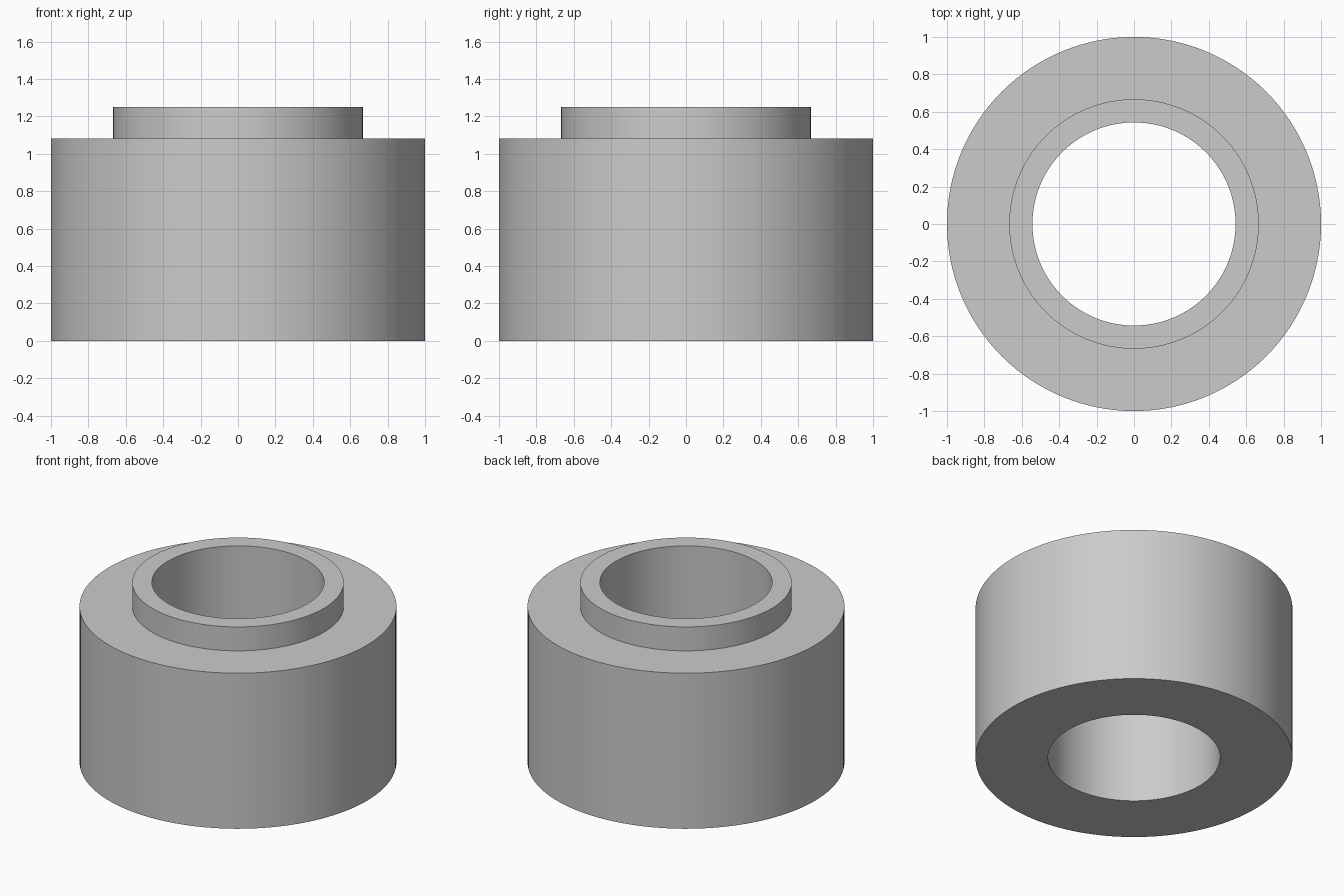
import bpy
import bmesh
import math

cube = bpy.data.objects.get("Cube")
if cube:
    bpy.data.objects.remove(cube, do_unlink=True)

# Plain grey material
grey = bpy.data.materials.new("plain_grey")
grey.use_nodes = True
colour = (0.6, 0.6, 0.6, 1.0)
grey.diffuse_color = colour
grey.node_tree.nodes["Principled BSDF"].inputs["Base Color"].default_value = colour

SEGMENTS = 128
BORE, COLLAR, BODY = 0.543, 0.667, 1.0
SHOULDER, TOP = 1.083, 1.25

# Stepped bushing: closed radius/height section swept around z
section = [(BORE, 0), (BODY, 0), (BODY, SHOULDER),
           (COLLAR, SHOULDER), (COLLAR, TOP), (BORE, TOP)]

bm = bmesh.new()
rings = []
for i in range(SEGMENTS):
    a = math.tau * i / SEGMENTS
    rings.append([bm.verts.new((r * math.cos(a), r * math.sin(a), z))
                  for r, z in section])
for i, ring in enumerate(rings):
    following = rings[(i + 1) % SEGMENTS]
    for j in range(len(section)):
        k = (j + 1) % len(section)
        bm.faces.new((ring[j], following[j], following[k], ring[k]))
bmesh.ops.recalc_face_normals(bm, faces=bm.faces)

mesh = bpy.data.meshes.new("stepped_bushing")
bm.to_mesh(mesh)
bm.free()
mesh.materials.append(grey)
bushing = bpy.data.objects.new("stepped_bushing", mesh)
bpy.context.collection.objects.link(bushing)

# Smooth round walls with crisp rims
bpy.ops.object.select_all(action="DESELECT")
bushing.select_set(True)
bpy.context.view_layer.objects.active = bushing
bpy.ops.object.shade_smooth_by_angle(angle=math.radians(30))
